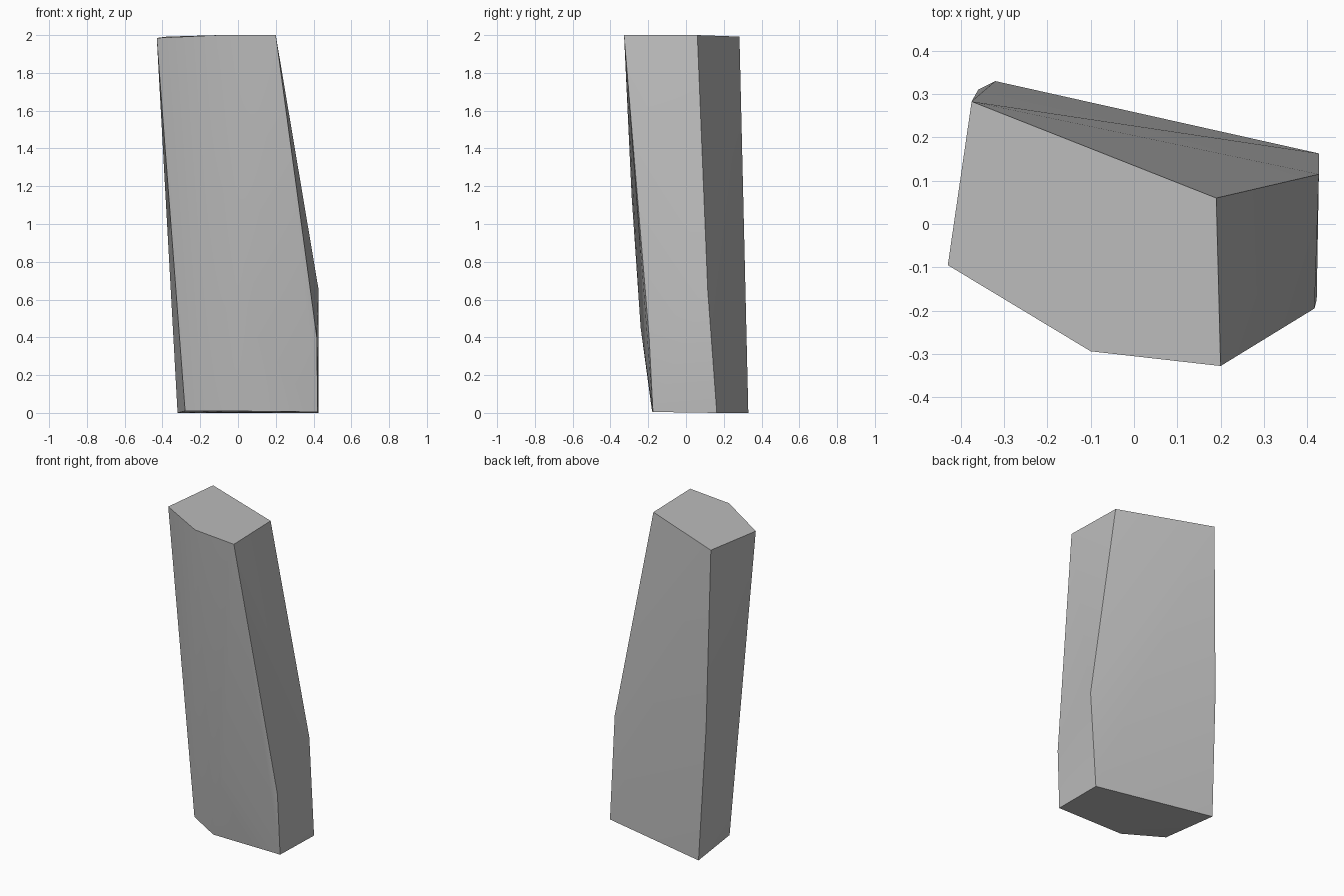
import bpy
import bmesh
import math

cube = bpy.data.objects.get("Cube")
if cube:
    bpy.data.objects.remove(cube, do_unlink=True)

# Plain grey stone
stone = bpy.data.materials.new("grey stone")
stone.use_nodes = True
grey = (0.5, 0.5, 0.5, 1.0)
stone.diffuse_color = grey
stone.node_tree.nodes["Principled BSDF"].inputs["Base Color"].default_value = grey

# Corner ridges of the pillar, each listed from top to bottom
ridges = {
    "front_left": [(-0.43, -0.095, 1.985), (-0.28, -0.043, 0.01)],
    "front_middle": [(-0.10, -0.294, 2), (0, -0.288, 1.15),
                     (0.06, -0.24, 0.45), (-0.05, -0.18, 0.01)],
    "front_right": [(0.20, -0.328, 2), (0.417, -0.195, 0.4), (0.422, -0.175, 0.005)],
    "back_right": [(0.19, 0.06, 2), (0.427, 0.115, 0.65), (0.427, 0.163, 0)],
    "back_left": [(-0.375, 0.283, 1.992), (-0.36, 0.31, 0.85), (-0.32, 0.33, 0)],
}

# Wrap the ridges in a convex faceted shell
bm = bmesh.new()
for ridge in ridges.values():
    for point in ridge:
        bm.verts.new(point)
bmesh.ops.convex_hull(bm, input=bm.verts[:])
loose = [v for v in bm.verts if not v.link_faces]
bmesh.ops.delete(bm, geom=loose, context="VERTS")
bmesh.ops.recalc_face_normals(bm, faces=bm.faces[:])

mesh = bpy.data.meshes.new("stone_pillar")
bm.to_mesh(mesh)
bm.free()
mesh.materials.append(stone)
pillar = bpy.data.objects.new("stone_pillar", mesh)
bpy.context.scene.collection.objects.link(pillar)

# Soft shading over the faint folds, crisp main edges
bpy.ops.object.select_all(action="DESELECT")
pillar.select_set(True)
bpy.context.view_layer.objects.active = pillar
bpy.ops.object.shade_smooth_by_angle(angle=math.radians(30))
